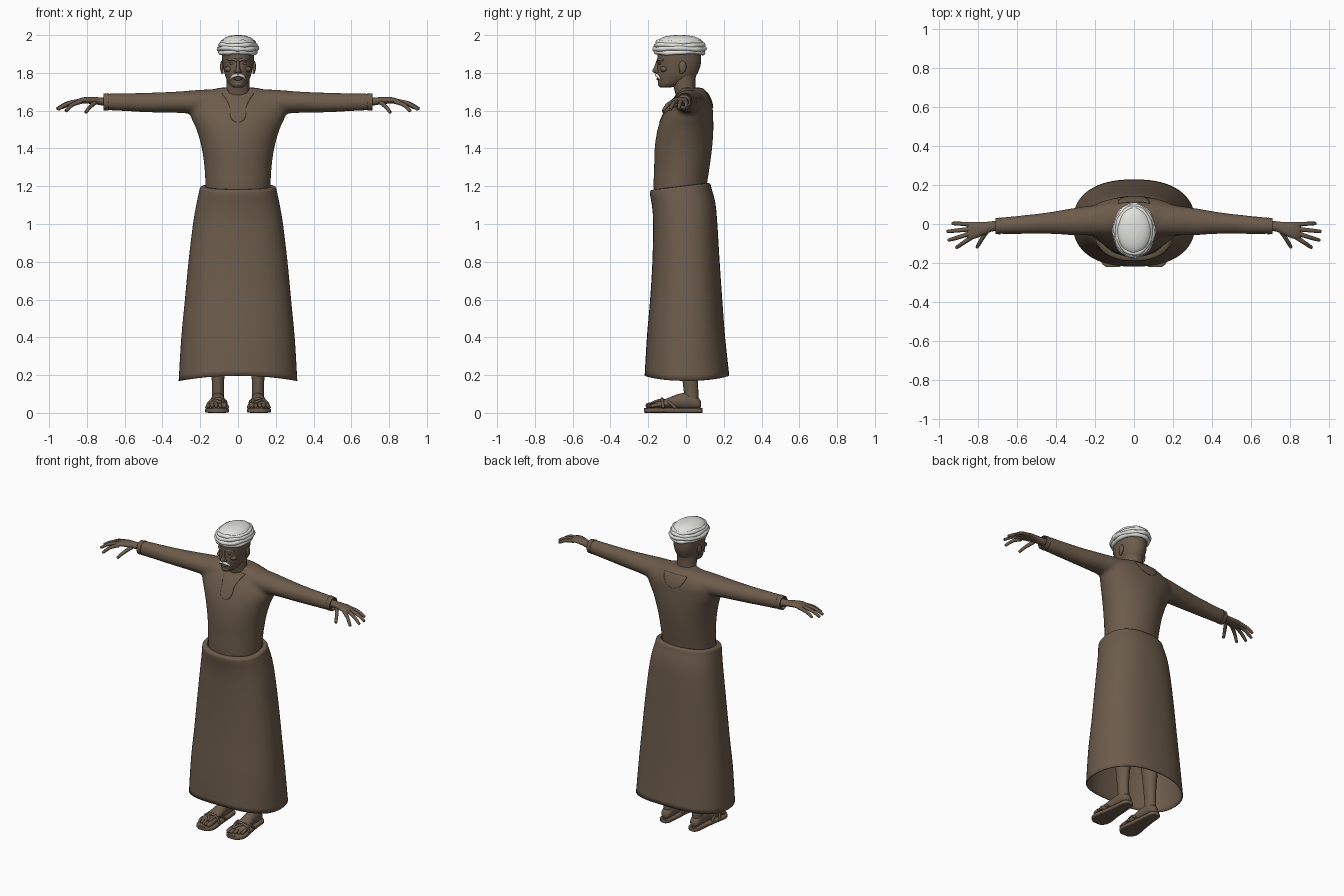
import bpy, bmesh, math
from mathutils import Vector
from mathutils.bvhtree import BVHTree

cube = bpy.data.objects.get("Cube")
if cube:
    bpy.data.objects.remove(cube, do_unlink=True)


def material(name, rgb):
    m = bpy.data.materials.new(name)
    m.use_nodes = True
    col = (*rgb, 1)
    m.diffuse_color = col
    m.node_tree.nodes["Principled BSDF"].inputs["Base Color"].default_value = col
    return m


BROWN = material("warm brown", (0.15, 0.105, 0.07))
WHITE = material("off white", (0.76, 0.76, 0.72))


def spline(rows, steps=5):
    """Smoothly fill in between the given rows of numbers."""
    out = []
    for i in range(len(rows) - 1):
        a, b = rows[i], rows[i + 1]
        p = rows[max(i - 1, 0)]
        q = rows[min(i + 2, len(rows) - 1)]
        for s in range(steps):
            t = s / steps
            out.append([0.5 * (2 * v + (w - u) * t + (2 * u - 5 * v + 4 * w - x) * t * t
                               + (3 * v - u - 3 * w + x) * t ** 3)
                        for u, v, w, x in zip(p, a, b, q)])
    return out + [list(rows[-1])]


def ellipses(rows, axis="z", n=32, power=2, steps=5):
    """Rings along an axis; a row is position, centre a, centre b, half-size a, half-size b."""
    rings = []
    for t, ca, cb, ra, rb in spline(rows, steps):
        ring = []
        for k in range(n):
            ang = 2 * math.pi * k / n
            c, s = math.cos(ang), math.sin(ang)
            a = ca + ra * math.copysign(abs(c) ** (2 / power), c)
            b = cb + rb * math.copysign(abs(s) ** (2 / power), s)
            ring.append({"x": (t, a, b), "y": (a, t, b), "z": (a, b, t)}[axis])
        rings.append(ring)
    return rings


def sweep(points, radii, n=12, closed=False):
    """Round rings that follow a path."""
    rows = [(*p, r) for p, r in zip(points, radii)]
    if not closed:
        rows = spline(rows, 4)
    count, rings = len(rows), []
    for i, row in enumerate(rows):
        before = rows[(i - 1) % count if closed else max(i - 1, 0)]
        after = rows[(i + 1) % count if closed else min(i + 1, count - 1)]
        turn = (Vector(after[:3]) - Vector(before[:3])).to_track_quat("Z", "Y")
        rings.append([Vector(row[:3]) + turn @ Vector((math.cos(a), math.sin(a), 0)) * row[3]
                      for a in (2 * math.pi * k / n for k in range(n))])
    return rings


def finish(name, bm, mat, mirror=False):
    bmesh.ops.recalc_face_normals(bm, faces=bm.faces)
    me = bpy.data.meshes.new(name)
    bm.to_mesh(me)
    bm.free()
    me.materials.append(mat)
    for p in me.polygons:
        p.use_smooth = True
    me.set_sharp_from_angle(angle=math.radians(50))
    ob = bpy.data.objects.new(name, me)
    bpy.context.scene.collection.objects.link(ob)
    if mirror:
        ob.modifiers.new("mirror", "MIRROR").use_mirror_merge = False
    return ob


def skin(name, shells, mat, mirror=False, caps=True, closed=False):
    """One object from one or more stacks of rings."""
    bm = bmesh.new()
    for rings in shells:
        vs = [[bm.verts.new(p) for p in ring] for ring in rings]
        n = len(vs[0])
        pairs = list(zip(vs, vs[1:])) + ([(vs[-1], vs[0])] if closed else [])
        for lo, hi in pairs:
            for k in range(n):
                bm.faces.new((lo[k], lo[(k + 1) % n], hi[(k + 1) % n], hi[k]))
        if caps and not closed:
            bm.faces.new(vs[0][::-1])
            bm.faces.new(vs[-1])
    return finish(name, bm, mat, mirror)


def blob(name, loc, size, mat, mirror=False):
    bm = bmesh.new()
    bmesh.ops.create_uvsphere(bm, u_segments=16, v_segments=10, radius=1)
    bmesh.ops.scale(bm, vec=size, verts=bm.verts)
    bmesh.ops.translate(bm, vec=loc, verts=bm.verts)
    return finish(name, bm, mat, mirror)


def thicken(ob, depth, offset=-1):
    mod = ob.modifiers.new("thickness", "SOLIDIFY")
    mod.thickness, mod.offset = depth, offset


# Shirt: body and sleeves blended into one surface
body = [(1.12, 0, -.03, .165, .135), (1.2, 0, -.031, .172, .141), (1.3, 0, -.022, .178, .147),
        (1.4, 0, -.014, .192, .152), (1.5, 0, -.003, .22, .148), (1.58, 0, .011, .255, .132),
        (1.64, 0, .026, .26, .112), (1.69, 0, .036, .2, .08), (1.722, 0, .03, .1, .06)]
arm = [(.15, .02, 1.645, .08, .068), (.3, .013, 1.645, .071, .058), (.45, .004, 1.643, .055, .053),
       (.6, -.005, 1.645, .047, .048), (.7, -.01, 1.647, .042, .045)]
arms = [(-r[0], *r[1:]) for r in reversed(arm)] + arm
shirt = skin("shirt", [ellipses(body, n=48), ellipses(arms, "x")], BROWN)
remesh = shirt.modifiers.new("blend", "REMESH")
remesh.mode, remesh.voxel_size, remesh.use_smooth_shade = "VOXEL", .011, True
soften = shirt.modifiers.new("soften", "SMOOTH")
soften.factor, soften.iterations = .5, 8

# Sleeve cuffs
cuff = skin("sleeve_cuffs", [ellipses([(.685, -.01, 1.647, .043, .046),
            (.712, -.011, 1.646, .041, .044)], "x")], BROWN, True, caps=False)
thicken(cuff, .006)

# Neck opening panels laid on the shirt
bpy.context.view_layer.update()
surface = BVHTree.FromObject(shirt, bpy.context.evaluated_depsgraph_get())


def panel(name, rows, side):
    bm = bmesh.new()
    grid = []
    for z, w in spline(rows, 4):
        line = []
        for k in range(13):
            x = w * (k / 6 - 1)
            hit = surface.ray_cast(Vector((x, side, z)), Vector((0, -side, 0)))[0]
            hit = hit or surface.find_nearest(Vector((x, side * .05, z)))[0]
            line.append(bm.verts.new(hit + Vector((0, side * .001, 0))))
        grid.append(line)
    for lo, hi in zip(grid, grid[1:]):
        for k in range(12):
            bm.faces.new((lo[k], lo[k + 1], hi[k + 1], hi[k]))
    thicken(finish(name, bm, BROWN), .005, 0)


panel("front_neck_panel", [(1.537, .008), (1.553, .032), (1.58, .042), (1.62, .044),
                           (1.66, .063), (1.69, .085)], -1)
panel("back_neck_panel", [(1.615, .012), (1.63, .045), (1.66, .07), (1.695, .082)], 1)

# Long skirt, open at the hem
wrap = [(.17, 0, .005, .314, .224), (.4, 0, 0, .3, .207), (.6, 0, .001, .281, .191),
        (.8, 0, 0, .262, .178), (1, 0, -.004, .238, .17), (1.1, 0, -.012, .221, .168),
        (1.17, 0, -.027, .206, .163), (1.195, 0, -.03, .198, .157), (1.2, 0, -.03, .172, .136)]
skirt = skin("skirt", [ellipses(wrap, n=64, power=2.35)], BROWN, caps=False)
for v in skirt.data.vertices:
    if v.co.z > 1.05:
        v.co.z += .12 * (v.co.y + .03) * (v.co.z - 1.05) / .15
    elif v.co.z < .4:
        v.co.z += .027 * (1 - (v.co.x / .314) ** 2) * (.4 - v.co.z) / .23
thicken(skirt, .006)

# Neck and head
skin("neck", [ellipses([(1.62, 0, .02, .07, .06), (1.7, 0, -.003, .063, .056),
     (1.76, 0, -.012, .06, .062), (1.82, 0, -.01, .06, .07)])], BROWN)
skin("head", [ellipses([(1.722, 0, -.11, .022, .026), (1.736, 0, -.09, .042, .056),
     (1.77, 0, -.056, .062, .094), (1.8, 0, -.045, .072, .107), (1.84, 0, -.037, .08, .114),
     (1.88, 0, -.036, .085, .116), (1.92, 0, -.036, .085, .113), (1.95, 0, -.036, .07, .095)],
     power=2.1)], BROWN)
skin("nose", [ellipses([(1.797, 0, -.148, .008, .012), (1.803, 0, -.15, .014, .024),
     (1.812, 0, -.15, .014, .028), (1.835, 0, -.149, .009, .018),
     (1.868, 0, -.146, .008, .01)], n=16)], BROWN)
blob("nostrils", (.013, -.152, 1.806), (.008, .012, .008), BROWN, True)
blob("ears", (.086, -.018, 1.832), (.009, .02, .032), BROWN, True)
blob("ear_lobes", (.083, -.024, 1.806), (.007, .01, .013), BROWN, True)
blob("eyes", (.032, -.138, 1.85), (.014, .008, .007), BROWN, True)
blob("cheekbones", (.046, -.115, 1.82), (.025, .022, .016), BROWN, True)
blob("chin", (0, -.133, 1.74), (.026, .016, .015), BROWN)
blob("lips", (0, -.146, 1.767), (.024, .011, .007), BROWN)
skin("brow_ridge", [sweep([(0, -.15, 1.866), (.03, -.143, 1.87), (.06, -.119, 1.866)],
     (.007, .007, .004))], BROWN, True)
skin("eyebrows", [sweep([(.014, -.153, 1.867), (.034, -.148, 1.873), (.057, -.127, 1.866)],
     (.002, .004, .002))], WHITE, True)
skin("moustache", [sweep([(0, -.158, 1.789), (.02, -.153, 1.785), (.035, -.142, 1.774),
     (.042, -.135, 1.76)], (.007, .009, .006, .002))], WHITE, True)

# Wrapped cap: dome with wavy rolls of cloth
skin("cap_dome", [ellipses([(1.9, 0, -.035, .09, .122), (1.95, 0, -.034, .093, .125),
     (1.975, 0, -.033, .082, .112), (1.99, 0, -.033, .06, .085), (1.998, 0, -.033, .032, .045),
     (2, 0, -.033, .006, .008)])], WHITE)
rolls = []
for i, (z, spread) in enumerate([(1.909, .092), (1.928, .099), (1.946, .093), (1.96, .084)]):
    path, radii = [], []
    for k in range(72):
        a = 2 * math.pi * k / 72
        path.append((spread * math.cos(a), -.034 + (spread + .032) * math.sin(a),
                     z + .003 * math.sin(3 * a + 2 * i)))
        radii.append(.0125 + .0015 * math.sin(8 * a + i * 1.7))
    rolls.append(sweep(path, radii, 10, True))
skin("cap_rolls", rolls, WHITE, closed=True)

# Hands
skin("palms", [ellipses([(.65, -.01, 1.645, .028, .026), (.72, -.011, 1.649, .026, .021),
     (.76, -.02, 1.653, .031, .019), (.81, -.031, 1.655, .042, .017),
     (.845, -.034, 1.65, .044, .013), (.857, -.035, 1.647, .036, .007)], "x")], BROWN, True)
fingers = [((.83, -.066, 1.648), (.875, -.096, 1.632), (.91, -.12, 1.6)),
           ((.84, -.048, 1.651), (.9, -.068, 1.638), (.95, -.082, 1.608)),
           ((.84, -.026, 1.651), (.905, -.033, 1.638), (.956, -.038, 1.611)),
           ((.83, -.003, 1.65), (.885, .001, 1.64), (.93, .003, 1.617)),
           ((.755, -.036, 1.645), (.785, -.083, 1.618), (.805, -.118, 1.592))]
skin("fingers", [sweep([*f, Vector(f[2]) * 1.06 - Vector(f[1]) * .06],
     (.012, .0105, .0085, .003)) for f in fingers], BROWN, True)

# Legs and feet
skin("legs", [ellipses([(.05, .106, .03, .032, .036), (.1, .106, .028, .032, .038),
     (.15, .106, .024, .032, .04), (.22, .106, .022, .036, .045), (.4, .104, .02, .05, .058),
     (.7, .1, 0, .06, .065), (.95, .09, -.02, .07, .075)])], BROWN, True)
skin("feet", [ellipses([(.08, .106, .045, .012, .014), (.065, .106, .05, .03, .03),
     (.02, .106, .062, .036, .044), (-.04, .107, .06, .039, .04), (-.1, .11, .05, .047, .027),
     (-.15, .112, .042, .051, .019), (-.175, .112, .038, .046, .013)], "y")], BROWN, True)
toes = []
for k in range(5):
    x, tip, r = .073 + .021 * k, -.213 + .009 * max(k - 1, 0), .015 if k == 0 else .0105
    toes.append(sweep([(x, -.145, .043), (x, tip + .025, .041), (x, tip + .006, .036),
                       (x, tip, .034)], (r, r, r * .85, r * .3)))
skin("toes", toes, BROWN, True)

# Sandals
skin("sandal_soles", [ellipses([(.088, .106, .013, .018, .013), (.07, .106, .013, .036, .013),
     (0, .106, .013, .043, .013), (-.08, .109, .013, .052, .013), (-.16, .111, .013, .064, .013),
     (-.2, .11, .013, .056, .013), (-.222, .109, .013, .032, .012)], "y", power=5)], BROWN, True)
post = (.085, -.18, .05)
straps = [[post, (.08, -.14, .064), (.066, -.09, .06), (.058, -.05, .025)],
          [post, (.12, -.14, .066), (.15, -.09, .056), (.153, -.055, .025)],
          [(.053, -.12, .025), (.075, -.125, .066), (.115, -.127, .073),
           (.15, -.125, .058), (.167, -.12, .025)]]
skin("sandal_straps", [sweep(s, [.008] * len(s)) for s in straps], BROWN, True)
